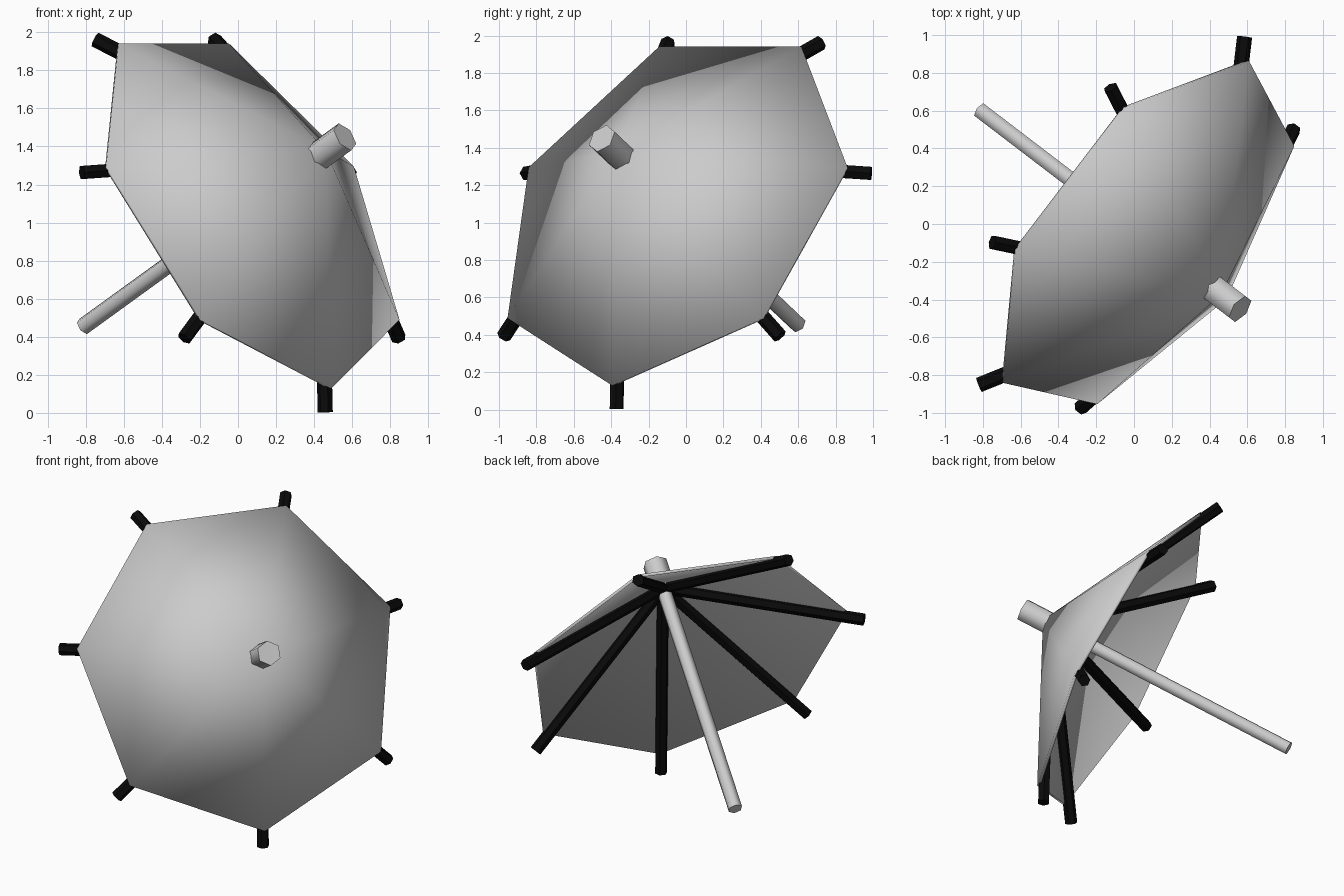
import bpy, bmesh, math
from mathutils import Vector, Matrix

cube = bpy.data.objects.get("Cube")
if cube:
    bpy.data.objects.remove(cube, do_unlink=True)


def material(name, rgb, rough):
    m = bpy.data.materials.new(name)
    m.use_nodes = True
    m.diffuse_color = (*rgb, 1)
    bsdf = m.node_tree.nodes["Principled BSDF"]
    bsdf.inputs["Base Color"].default_value = (*rgb, 1)
    bsdf.inputs["Roughness"].default_value = rough
    return m


GREY = material("light grey", (0.6, 0.6, 0.6), 0.6)
BLACK = material("black", (0.003, 0.003, 0.003), 0.6)

# Tilted frame: local z runs up the pole, origin is the middle of the canopy rim
axis = Vector((0.689, -0.526, 0.499)).normalized()
up = (Vector((0, 0, 1)) - axis * axis.z).normalized()
side = up.cross(axis)
FRAME = Matrix((side, up, axis)).transposed().to_4x4()
FRAME.translation = (0.055, -0.063, 1.083)

RIM = 1.10        # canopy corner radius
RISE = 0.59       # canopy height
SIDES = 7


def finish(name, bm, mat, angle):
    bmesh.ops.recalc_face_normals(bm, faces=bm.faces)
    me = bpy.data.meshes.new(name)
    bm.to_mesh(me)
    bm.free()
    me.materials.append(mat)
    ob = bpy.data.objects.new(name, me)
    bpy.context.collection.objects.link(ob)
    ob.matrix_world = FRAME
    bpy.ops.object.select_all(action='DESELECT')
    ob.select_set(True)
    bpy.context.view_layer.objects.active = ob
    if angle:
        bpy.ops.object.shade_smooth_by_angle(angle=math.radians(angle))
    return ob


def hex_rod(name, start, end, radius, mat, angle, ref):
    """Six-sided rod between two points, with one corner toward ref."""
    d = (end - start).normalized()
    a = (ref - d * ref.dot(d)).normalized()
    b = d.cross(a)
    bm = bmesh.new()
    rings = []
    for p in (start, end):
        rings.append([bm.verts.new(p + radius * (a * math.cos(k * math.pi / 3)
                                                 + b * math.sin(k * math.pi / 3)))
                      for k in range(6)])
        bm.faces.new(rings[-1])
    for k in range(6):
        j = (k + 1) % 6
        bm.faces.new((rings[0][k], rings[0][j], rings[1][j], rings[1][k]))
    return finish(name, bm, mat, angle)


# Canopy: shallow seven-sided cone shell, one corner pointing down
angles = [-math.pi / 2 + k * math.tau / SIDES for k in range(SIDES)]
bm = bmesh.new()
apex = bm.verts.new((0, 0, RISE))
rim = [bm.verts.new((RIM * math.cos(t), RIM * math.sin(t), 0)) for t in angles]
for k in range(SIDES):
    bm.faces.new((rim[k], rim[(k + 1) % SIDES], apex))
canopy = finish("canopy", bm, GREY, 35)
shell = canopy.modifiers.new("thickness", 'SOLIDIFY')
shell.thickness = 0.02
shell.offset = -1

# Pole and the cap on top
Y = Vector((0, 1, 0))
hex_rod("pole", Vector((0, 0, -1.26)), Vector((0, 0, RISE)), 0.047, GREY, 65, Y)
hex_rod("top_cap", Vector((0, 0, RISE - 0.08)), Vector((0, 0, 0.736)), 0.082, GREY, 65, Y)

# Ribs under the canopy, running from the apex past each corner
for k, t in enumerate(angles):
    out = Vector((math.cos(t), math.sin(t), 0))
    tangent = Vector((-math.sin(t), math.cos(t), 0))
    slope = (out * RIM - Vector((0, 0, RISE))).normalized()
    below = slope.cross(tangent)
    if below.z > 0:
        below = -below
    start = Vector((0, 0, RISE + 0.045 / below.z))
    end = out * RIM + slope * 0.125 + below * 0.045
    hex_rod(f"rib_{k + 1}", start, end, 0.04, BLACK, 0, tangent)
